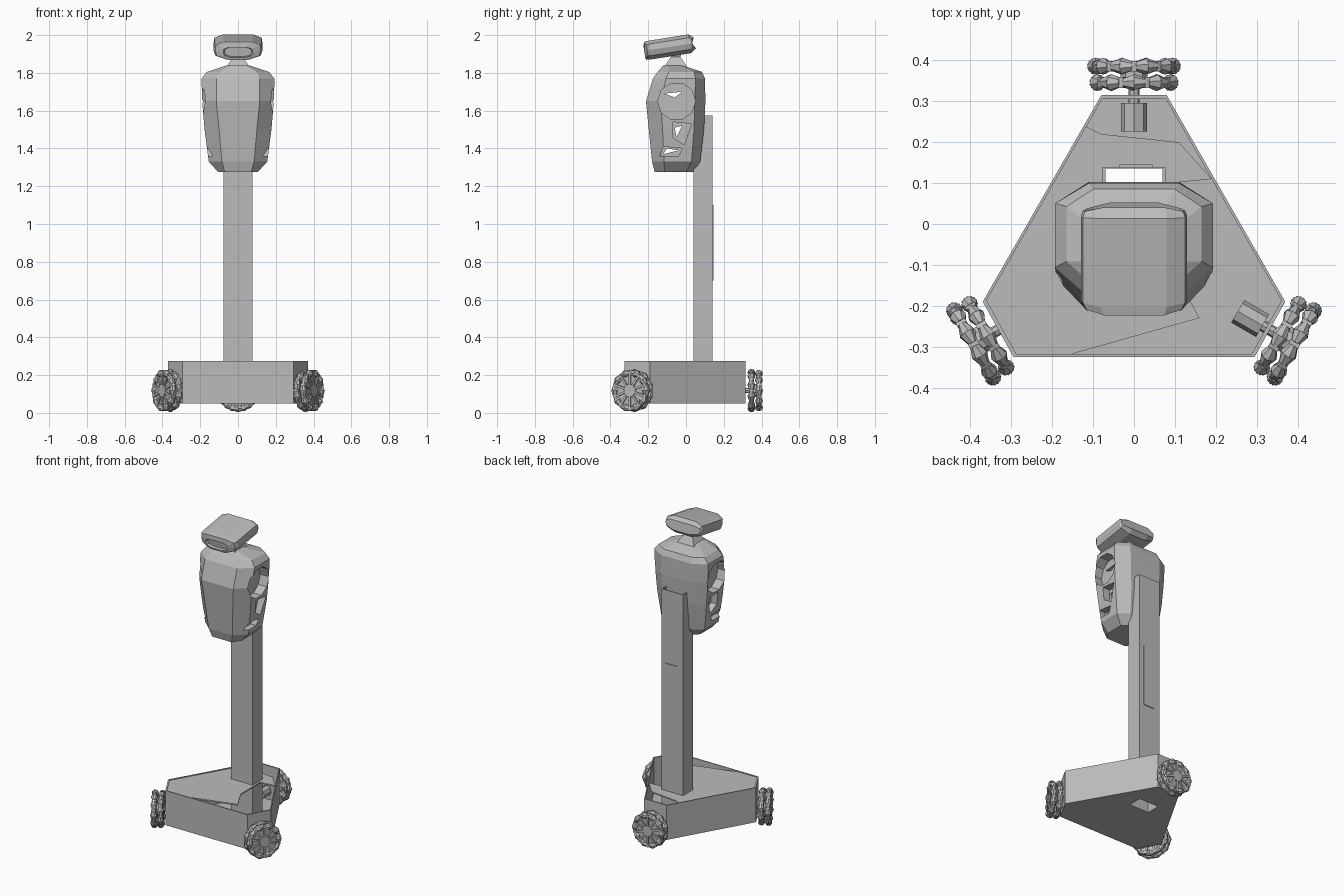
import bpy, bmesh, math
from mathutils import Matrix, Vector

if "Cube" in bpy.data.objects:
    bpy.data.objects.remove(bpy.data.objects["Cube"], do_unlink=True)

GREY = (0.5, 0.5, 0.5, 1.0)
grey = bpy.data.materials.new("plain_grey")
grey.use_nodes = True
grey.diffuse_color = GREY
grey.node_tree.nodes["Principled BSDF"].inputs["Base Color"].default_value = GREY


def finish(bm, name):
    bmesh.ops.recalc_face_normals(bm, faces=bm.faces)
    mesh = bpy.data.meshes.new(name)
    bm.to_mesh(mesh)
    bm.free()
    mesh.materials.append(grey)
    ob = bpy.data.objects.new(name, mesh)
    bpy.context.collection.objects.link(ob)
    return ob


def loft(name, rings):
    """Skin a stack of equal-length rings and cap both ends."""
    bm = bmesh.new()
    loops = [[bm.verts.new(p) for p in ring] for ring in rings]
    n = len(loops[0])
    for a, b in zip(loops, loops[1:]):
        for i in range(n):
            j = (i + 1) % n
            bm.faces.new((a[i], a[j], b[j], b[i]))
    bm.faces.new(loops[0])
    bm.faces.new(loops[-1])
    return finish(bm, name)


def prism(name, outline, z0, z1):
    return loft(name, [[(x, y, z) for x, y in outline] for z in (z0, z1)])


def box(name, x0, x1, y0, y1, z0, z1):
    return prism(name, [(x0, y0), (x1, y0), (x1, y1), (x0, y1)], z0, z1)


def cut(ob, *cutters):
    """Subtract the cutters, bake the result and drop the cutters."""
    for c in cutters:
        c.hide_render = True
        mod = ob.modifiers.new("cut", "BOOLEAN")
        mod.operation, mod.solver, mod.object = "DIFFERENCE", "EXACT", c
    bpy.context.view_layer.update()
    graph = bpy.context.evaluated_depsgraph_get()
    mesh = bpy.data.meshes.new_from_object(ob.evaluated_get(graph))
    ob.modifiers.clear()
    ob.data = mesh
    for c in cutters:
        bpy.data.objects.remove(c, do_unlink=True)


def mirrored(half):
    """Close a right-hand outline with its mirror image in x."""
    return half + [(-x, y) for x, y in reversed(half)]


# Triangular base: open tray with blunt corners
HALF = [(0.295, -0.325), (0.37, -0.19), (0.08, 0.315)]
outline = mirrored(HALF)
inner = [(x * 0.975, -0.067 + (y + 0.067) * 0.975) for x, y in outline]
COLUMN = (-0.077, 0.077, 0.04, 0.14)
BORE = (-0.07, 0.07, 0.047, 0.136)
base = prism("base_tray", outline, 0.05, 0.275)
cut(base, prism("tray_cutter", inner, 0.057, 0.4),
    box("tray_bore", *BORE, 0, 0.1))

# Partial deck plate, leaving one side of the tray open
deck = prism("deck_plate", [(-0.368, -0.19), (-0.295, -0.323), (-0.17, -0.323),
                            (0.16, -0.23), (0.09, -0.1), (0.09, 0.1), (0.19, 0.11),
                            (0.11, 0.2), (-0.08, 0.22), (-0.12, 0.24)], 0.262, 0.27)
cut(deck, box("deck_bore", *BORE, 0.2, 0.4))

# Hollow column with a thin service panel on its back
column = box("column", *COLUMN, 0.05, 1.575)
cut(column, box("column_bore", *BORE, 0, 1.7))
box("column_panel", -0.035, 0.045, 0.138, 0.145, 0.7, 1.1)


# Omni wheels: two staggered rows of barrel rollers round a hub
def cylinder(bm, r0, r1, depth, sides, matrix):
    bmesh.ops.create_cone(bm, cap_ends=True, segments=sides, radius1=r0,
                          radius2=r1, depth=depth, matrix=matrix)


def wheel(name, frame):
    bm = bmesh.new()
    along_y = Matrix.Rotation(math.pi / 2, 4, "X")
    cylinder(bm, 0.035, 0.035, 0.066, 10, along_y)
    cylinder(bm, 0.014, 0.014, 0.1, 8, Matrix.Translation((0, -0.06, 0)) @ along_y)
    cylinder(bm, 0.032, 0.032, 0.07, 8, Matrix.Translation((0, -0.105, 0)) @ along_y)
    count = 10
    for row, y in enumerate((-0.02, 0.02)):
        cylinder(bm, 0.082, 0.082, 0.01, 20, Matrix.Translation((0, y, 0)) @ along_y)
        for k in range(count):
            turn = Matrix.Rotation(math.tau * (k + row / 2) / count, 4, "Y")
            for side in (0, math.pi):
                roller = (turn @ Matrix.Translation((0, y, 0.094))
                          @ Matrix.Rotation(side, 4, "Z")
                          @ Matrix.Rotation(math.pi / 2, 4, "Y")
                          @ Matrix.Translation((0, 0, 0.014)))
                cylinder(bm, 0.021, 0.011, 0.028, 7, roller)
            # Fork arm between neighbouring rollers
            fork = (turn @ Matrix.Rotation(math.pi / count, 4, "Y")
                    @ Matrix.Translation((0, y, 0.07)))
            bmesh.ops.create_cube(bm, size=1, matrix=fork
                                  @ Matrix.Diagonal((0.012, 0.026, 0.07, 1)))
    bm.transform(frame)
    finish(bm, name)


CENTRE = Matrix.Translation((0, -0.067, 0.118))
for name, angle in (("back_wheel", 0), ("left_wheel", -120), ("right_wheel", 120)):
    wheel(name, CENTRE @ Matrix.Rotation(math.radians(angle), 4, "Z")
          @ Matrix.Translation((0, 0.433, 0)))

# Torso: stacked eight-sided sections (z, front half, half, back half, front y, back y)
SECTIONS = [(1.275, 0.07, 0.105, 0.06, -0.165, 0.04),
            (1.33, 0.085, 0.155, 0.09, -0.18, 0.075),
            (1.5, 0.1, 0.177, 0.1, -0.197, 0.095),
            (1.65, 0.115, 0.19, 0.11, -0.212, 0.103),
            (1.77, 0.115, 0.193, 0.11, -0.175, 0.1),
            (1.805, 0.1, 0.165, 0.1, -0.15, 0.085),
            (1.84, 0.04, 0.06, 0.04, -0.12, -0.02)]
rings = []
for z, fw, w, bw, f, b in SECTIONS:
    half = [(fw, f), (w, f + 0.25 * (b - f)), (w, f + 0.82 * (b - f)), (bw, b)]
    rings.append([(x, y, z) for x, y in mirrored(half)])
torso = loft("torso", rings)


# Side openings: round shoulder sockets, narrow slots and small through-holes
def side_cutter(points, x0, x1):
    return loft("side_cutter", [[(x, y, z) for y, z in points] for x in (x0, x1)])


def circle(y, z, r, n):
    return [(y + r * math.cos(math.tau * i / n), z + r * math.sin(math.tau * i / n))
            for i in range(n)]


SLOT = [(-0.07, 1.54), (0.03, 1.53), (-0.01, 1.42), (-0.07, 1.46)]
LOWER = [(-0.14, 1.36), (-0.12, 1.41), (-0.02, 1.4), (-0.04, 1.36)]
cutters = []
for s in (-1, 1):
    cutters += [side_cutter(circle(-0.05, 1.65, 0.1, 10), s * 0.125, s * 0.3),
                side_cutter(SLOT, s * 0.13, s * 0.3),
                side_cutter(LOWER, s * 0.12, s * 0.3)]
cutters += [side_cutter([(-0.115, 1.69), (-0.02, 1.7), (-0.06, 1.67)], -0.3, 0.3),
            side_cutter([(-0.06, 1.51), (-0.02, 1.52), (-0.05, 1.46)], -0.3, 0.3),
            side_cutter([(-0.12, 1.37), (-0.1, 1.4), (-0.04, 1.39)], -0.3, 0.3)]
cut(torso, *cutters)

# Neck: tapered pyramid
loft("neck", [[(x * r, -0.055 + y * r, z) for x, y in ((1, -1), (1, 1), (-1, 1), (-1, -1))]
              for r, z in ((0.065, 1.825), (0.025, 1.885), (0.04, 1.93))])

# Head: chamfered slab tilted forwards, with a recessed face
FACE = [(0.06, -0.05), (0.12, -0.03), (0.13, 0.0), (0.125, 0.032), (0.08, 0.05)]


def face_ring(sx, sz, y, bow=0.0, dz=0.0):
    return [Vector((x * sx, y + bow * (x / 0.13) ** 2, z * sz + dz))
            for x, z in mirrored(FACE)]


head = loft("head", [face_ring(0.55, 0.5, -0.125, 0, -0.008),
                     face_ring(0.6, 0.55, -0.14, 0, -0.008),
                     face_ring(0.93, 0.95, -0.142, 0.02), face_ring(1, 1, -0.12, 0.015),
                     face_ring(1, 1, 0.105), face_ring(0.96, 0.6, 0.137, -0.02)])
head.data.transform(Matrix.Translation((0, -0.083, 1.938))
                    @ Matrix.Rotation(math.radians(9), 4, "X"))
